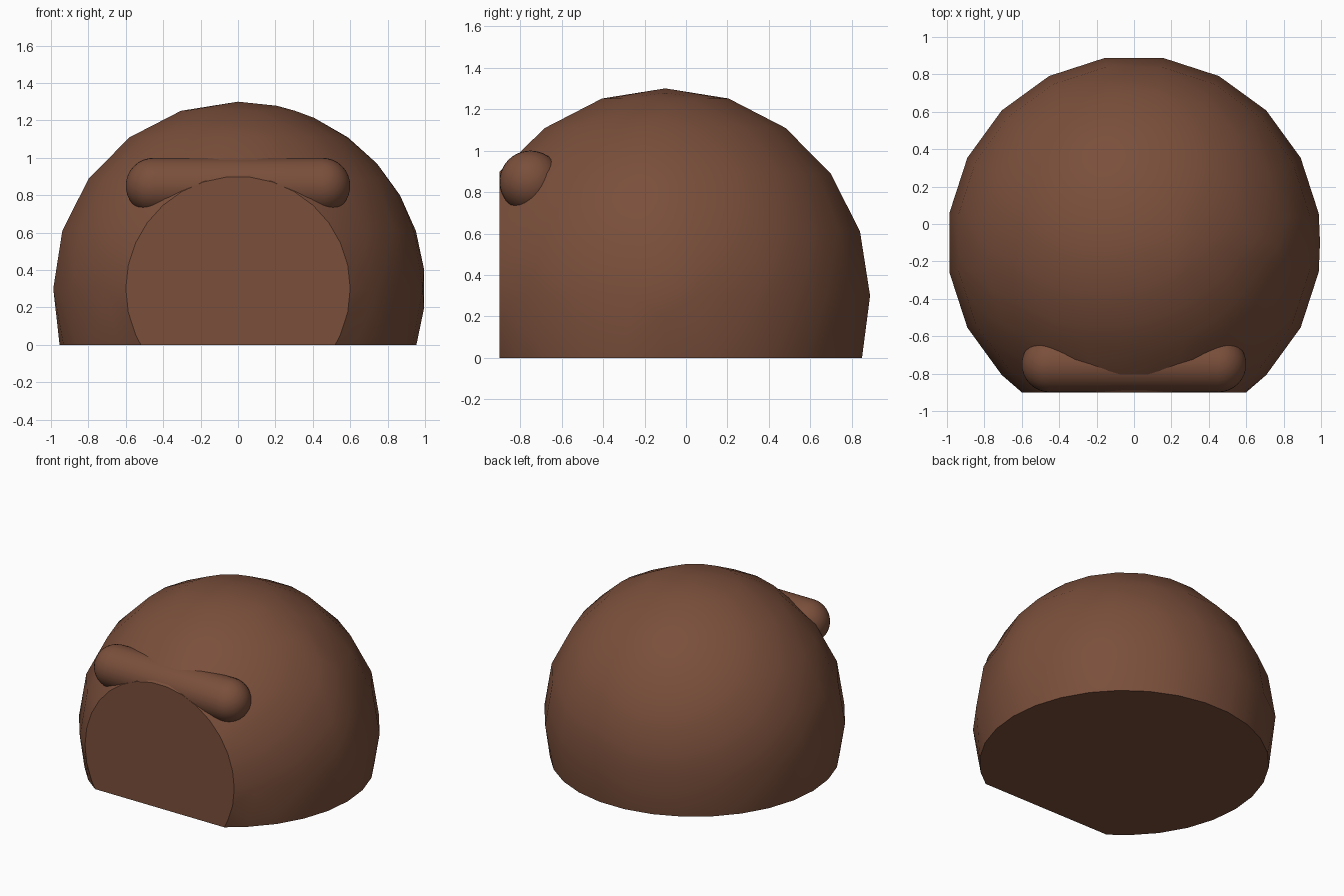
import bpy, bmesh, math
from mathutils import Vector

if "Cube" in bpy.data.objects:
    bpy.data.objects.remove(bpy.data.objects["Cube"])

brown = bpy.data.materials.new("brown")
brown.diffuse_color = (0.195, 0.078, 0.044, 1.0)
brown.use_nodes = True
brown.node_tree.nodes["Principled BSDF"].inputs["Base Color"].default_value = brown.diffuse_color

CENTRE = Vector((0, -0.1, 0.3))  # centre of the unit ball the dome is cut from
FRONT = -0.9                     # flat front plane


def finish(bm, name):
    """Turn a bmesh into a smooth-shaded brown object."""
    bmesh.ops.recalc_face_normals(bm, faces=bm.faces)
    mesh = bpy.data.meshes.new(name)
    bm.to_mesh(mesh)
    bm.free()
    mesh.materials.append(brown)
    obj = bpy.data.objects.new(name, mesh)
    bpy.context.collection.objects.link(obj)
    bpy.ops.object.select_all(action='DESELECT')
    obj.select_set(True)
    bpy.context.view_layer.objects.active = obj
    bpy.ops.object.shade_smooth_by_angle(angle=math.radians(35))
    return obj


def ball_point(lat, lon):
    a, b = math.radians(lat), math.radians(lon)
    return CENTRE + Vector((math.cos(a) * math.cos(b),
                            math.cos(a) * math.sin(b), math.sin(a)))


# Dome: hull of the ball's points that lie behind the front and above the base
points = [ball_point(lat, lon + 9)
          for lat in range(-72, 90, 18) for lon in range(0, 360, 18)]
points += [ball_point(lat, 0) for lat in range(-78, 90, 12)]  # finer side seam
points.append(ball_point(90, 0))
points = [p for p in points if p.z > 0.005 and p.y > FRONT + 0.005]

# Rims of the two flat cuts, and the corners where they meet
base_r, front_r = math.sqrt(1 - 0.3 ** 2), 0.6
for i in range(30):
    t = math.tau * i / 30
    c, s = math.cos(t), math.sin(t)
    p = Vector((base_r * c, CENTRE.y + base_r * s, 0))
    if p.y > FRONT + 0.005:
        points.append(p)
    p = Vector((front_r * c, FRONT, CENTRE.z + front_r * s))
    if p.z > 0.005:
        points.append(p)
corner_x = math.sqrt(front_r ** 2 - CENTRE.z ** 2)
points += [Vector((s * corner_x, FRONT, 0)) for s in (-1, 1)]

bm = bmesh.new()
for p in points:
    bm.verts.new(p)
bmesh.ops.convex_hull(bm, input=bm.verts[:])
bmesh.ops.dissolve_limit(bm, angle_limit=math.radians(0.3),
                         verts=bm.verts[:], edges=bm.edges[:])
finish(bm, "dome")

# Brow bar: a capsule lying along x, spun from a half outline
R, HALF = 0.15, 0.45
axis = Vector((0, -0.75, 0.85))
bm = bmesh.new()
outline = []
for side in (-1, 1):
    for i in range(9):
        a = math.pi / 2 * (i if side < 0 else 8 - i) / 8
        outline.append(bm.verts.new(
            axis + Vector((side * (HALF + R * math.cos(a)), 0, R * math.sin(a)))))
edges = [bm.edges.new(pair) for pair in zip(outline, outline[1:])]
bmesh.ops.spin(bm, geom=outline + edges, cent=axis, axis=(1, 0, 0),
               angle=math.tau, steps=32, use_duplicate=False)
bmesh.ops.remove_doubles(bm, verts=bm.verts[:], dist=1e-4)
finish(bm, "brow_bar")
